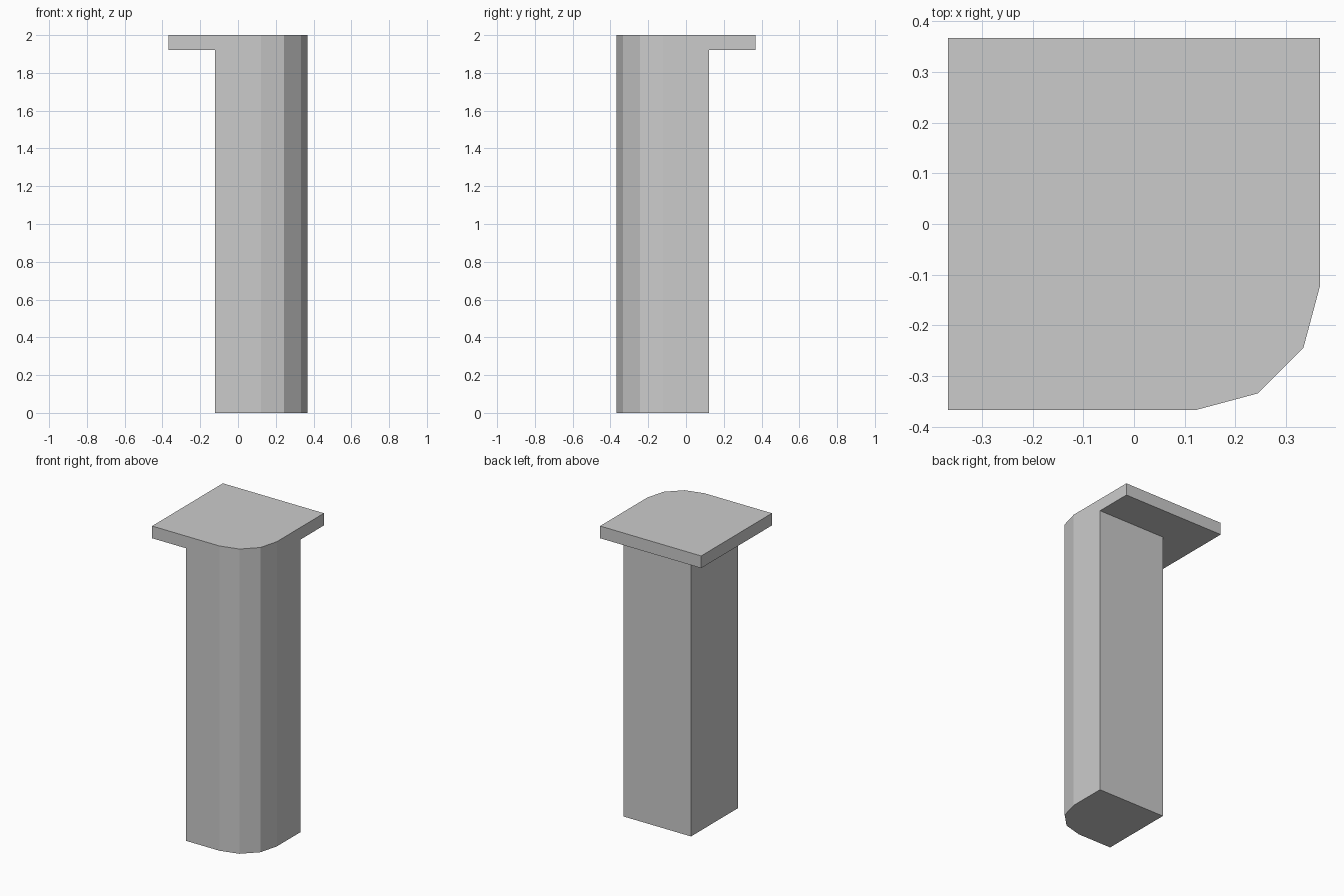
import bpy, bmesh, math

if "Cube" in bpy.data.objects:
    bpy.data.objects.remove(bpy.data.objects["Cube"])

H = 0.367      # half width of the cap plate
C = 0.122      # column inner faces and start of the rounded corner
R = H - C      # corner radius
T, TOP = 1.92, 2.0

# Rounded front-right corner: three flat facets
arc = [(C + R * math.cos(math.radians(a)), -C + R * math.sin(math.radians(a)))
       for a in (-90, -60, -30, 0)]

bm = bmesh.new()
cache = {}


def vert(p):
    key = tuple(round(c, 5) for c in p)
    if key not in cache:
        cache[key] = bm.verts.new(key)
    return cache[key]


def face(*pts):
    bm.faces.new([vert(p) for p in pts])


def flat(outline, z):
    face(*[(x, y, z) for x, y in outline])


def wall(a, b, z0, z1):
    face((*a, z0), (*b, z0), (*b, z1), (*a, z1))


# Outline corners
front_in, back_in, right_in = (-C, -H), (-C, C), (H, C)
front_left, back_left, back_right = (-H, -H), (-H, H), (H, H)

# Column base, cap underside and cap top
flat(arc + [right_in, back_in, front_in], 0)
flat([front_in, back_in, right_in, back_right, back_left, front_left], T)
flat(arc + [back_right, back_left, front_left], TOP)

# Rounded corner, column inner walls and cap outer rims
for a, b in zip(arc, arc[1:]):
    wall(a, b, 0, TOP)
for a, b in ((right_in, back_in), (back_in, front_in)):
    wall(a, b, 0, T)
for a, b in ((back_right, back_left), (back_left, front_left)):
    wall(a, b, T, TOP)

# Flush front and right sides shared by column and cap
for inner, outer, end in ((front_in, front_left, arc[0]), (right_in, back_right, arc[-1])):
    face((*inner, 0), (*end, 0), (*end, TOP), (*outer, TOP), (*outer, T), (*inner, T))

bmesh.ops.recalc_face_normals(bm, faces=bm.faces)
mesh = bpy.data.meshes.new("corner_column")
bm.to_mesh(mesh)
bm.free()
bpy.context.collection.objects.link(bpy.data.objects.new("corner_column", mesh))
